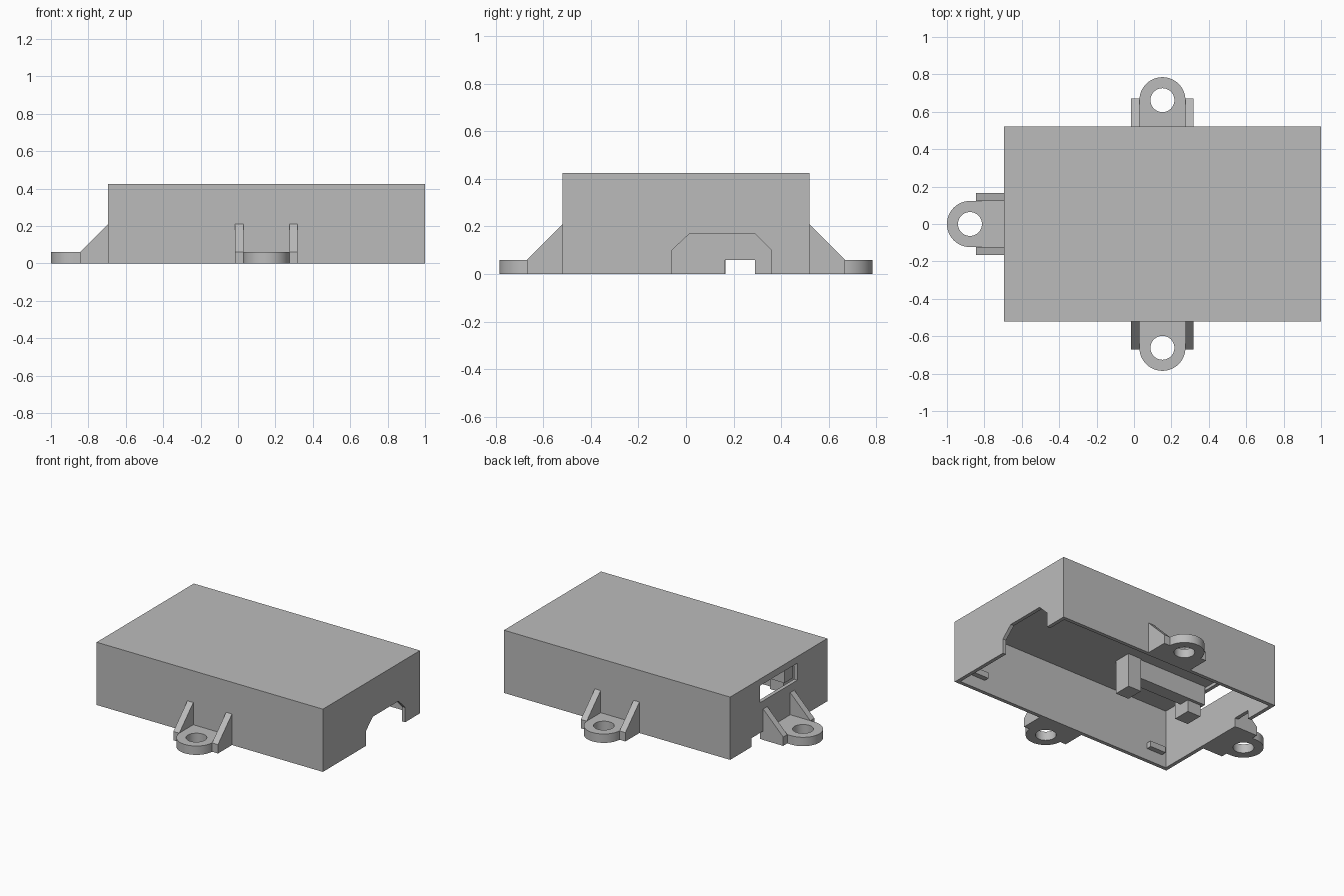
import bpy, bmesh, math
from mathutils import Matrix, Vector

if "Cube" in bpy.data.objects:
    bpy.data.objects.remove(bpy.data.objects["Cube"], do_unlink=True)

grey = bpy.data.materials.new("plain grey")
grey.use_nodes = True
colour = (0.5, 0.5, 0.5, 1)
grey.diffuse_color = colour
grey.node_tree.nodes["Principled BSDF"].inputs["Base Color"].default_value = colour

# Columns place a profile's (u, v, depth) along the chosen extrusion axis
AXES = {
    "x": Matrix(((0, 0, 1), (1, 0, 0), (0, 1, 0))),
    "y": Matrix(((1, 0, 0), (0, 0, 1), (0, 1, 0))),
    "z": Matrix.Identity(3),
}


def prism(name, profile, axis, start, end, place=Matrix()):
    """Extrude a closed 2D profile along an axis, then move it into place."""
    bm = bmesh.new()
    face = bm.faces.new([bm.verts.new(place @ (AXES[axis] @ Vector((u, v, start))))
                         for u, v in profile])
    shift = place.to_3x3() @ (AXES[axis] @ Vector((0, 0, end - start)))
    moved = bmesh.ops.extrude_face_region(bm, geom=[face], use_keep_orig=True)["geom"]
    bmesh.ops.translate(bm, vec=shift,
                        verts=[g for g in moved if isinstance(g, bmesh.types.BMVert)])
    bmesh.ops.recalc_face_normals(bm, faces=bm.faces)
    mesh = bpy.data.meshes.new(name)
    bm.to_mesh(mesh)
    bm.free()
    mesh.materials.append(grey)
    obj = bpy.data.objects.new(name, mesh)
    bpy.context.collection.objects.link(obj)
    return obj


def block(name, x, y, z):
    return prism(name, [(x[0], y[0]), (x[1], y[0]), (x[1], y[1]), (x[0], y[1])], "z", *z)


def activate(obj):
    bpy.ops.object.select_all(action="DESELECT")
    obj.select_set(True)
    bpy.context.view_layer.objects.active = obj


def cut(obj, cutter):
    cutter.hide_render = True
    mod = obj.modifiers.new("cut", "BOOLEAN")
    mod.operation, mod.solver, mod.object = "DIFFERENCE", "EXACT", cutter
    activate(obj)
    bpy.ops.object.modifier_apply(modifier=mod.name)
    bpy.data.objects.remove(cutter, do_unlink=True)


def arc(cx, radius, a0, a1, steps):
    return [(cx + radius * math.cos(a0 + (a1 - a0) * i / steps),
             radius * math.sin(a0 + (a1 - a0) * i / steps)) for i in range(steps + 1)]


# Open-bottomed cover
LEFT, RIGHT, HALF, TOP, WALL = -0.695, 1.0, 0.52, 0.425, 0.025
cover = block("cover", (LEFT, RIGHT), (-HALF, HALF), (0, TOP))
cut(cover, block("cavity", (LEFT + WALL, RIGHT - WALL),
                 (-HALF + WALL, HALF - WALL), (-0.1, TOP - WALL)))

# Chamfered opening in one end, slot and small notch in the other
cut(cover, prism("end_opening", [(-0.06, -0.1), (-0.06, 0.1), (0.015, 0.17), (0.29, 0.17),
                                 (0.36, 0.1), (0.36, -0.1)], "x", 0.9, 1.1))
cut(cover, block("slot", (-0.75, -0.65), (-0.2, 0.2), (0.265, 0.38)))
cut(cover, block("notch", (-0.75, -0.65), (0.165, 0.29), (-0.1, 0.06)))


# Screw lugs, each with two gussets; built pointing along +x from the wall
def lug(side, origin, angle, reach):
    place = Matrix.Translation(origin) @ Matrix.Rotation(angle, 4, "Z")
    outline = [(-0.01, -0.123)] + arc(reach, 0.123, -math.pi / 2, math.pi / 2, 32)
    outline.append((-0.01, 0.123))
    ear = prism(side + "_lug", outline, "z", 0, 0.06, place)
    hole = arc(reach, 0.064, 0, math.tau, 40)[:-1]
    cut(ear, prism("screw_hole", hole, "z", -0.1, 0.2, place))
    activate(ear)
    bpy.ops.object.shade_smooth_by_angle(angle=math.radians(30))
    gusset = [(-0.01, 0), (0.15, 0), (0.15, 0.06), (0, 0.21), (-0.01, 0.21)]
    for number, sign in enumerate((-1, 1)):
        prism(f"{side}_gusset_{number + 1}", gusset, "y",
              sign * 0.123, sign * 0.167, place)


lug("front", (0.152, -HALF, 0), -math.pi / 2, 0.142)
lug("back", (0.152, HALF, 0), math.pi / 2, 0.142)
lug("left", (LEFT, 0, 0), math.pi, 0.182)

# Board holder hanging from the ceiling beside the slot
block("holder_rail", (-0.66, -0.1), (-0.2, -0.11), (0.27, 0.41))
block("holder_stop", (-0.14, -0.04), (-0.22, -0.1), (0.17, 0.41))
block("holder_foot", (-0.64, -0.54), (-0.25, -0.13), (0.19, 0.41))

# Small catches inside the long walls
for side, sign in (("front", -1), ("back", 1)):
    for end, x in (("left", -0.58), ("right", 0.84)):
        block(f"{side}_{end}_catch", (x - 0.06, x + 0.06),
              sorted((sign * 0.46, sign * 0.5)), (0.08, 0.12))
